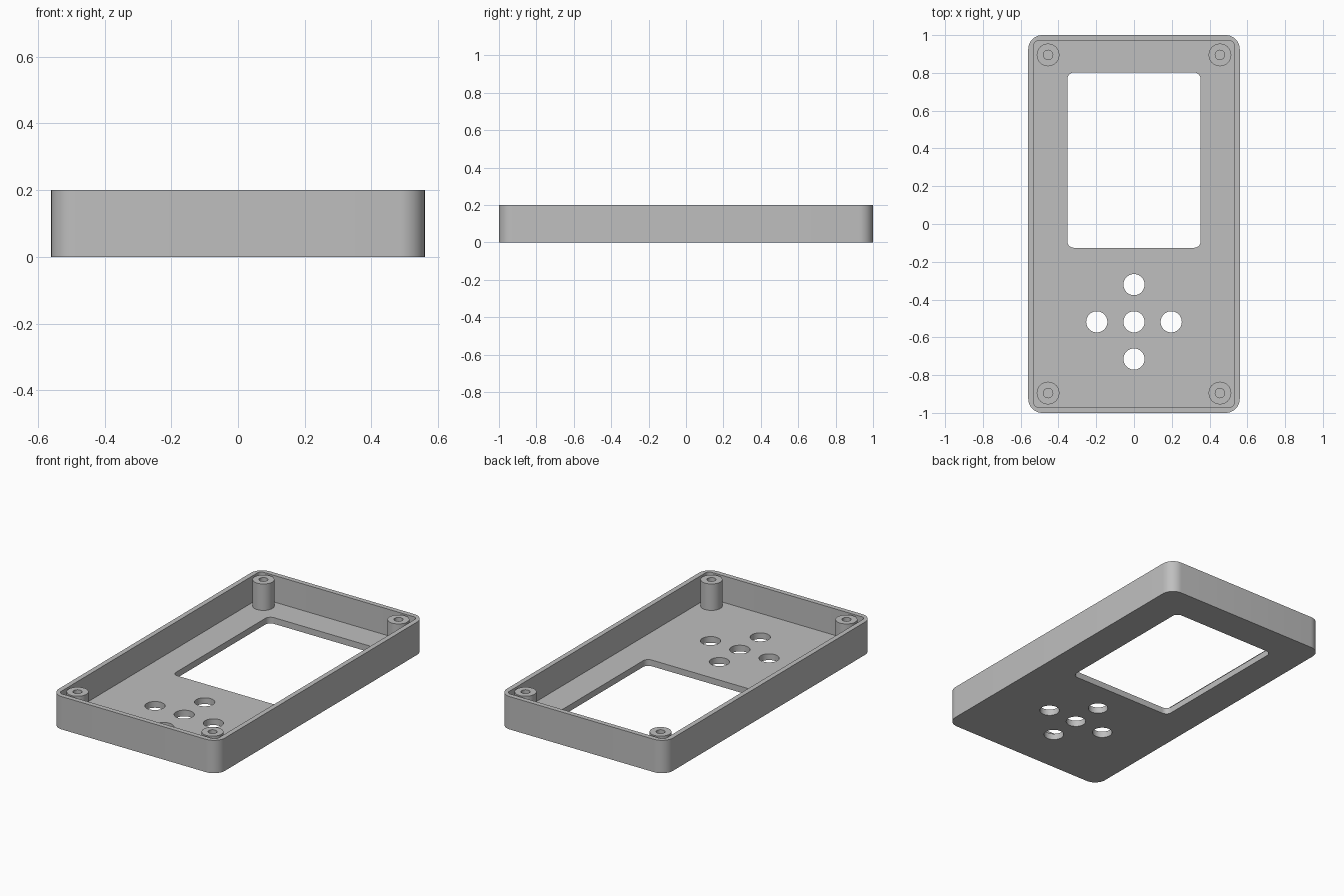
import bpy, bmesh
from math import cos, sin, pi, radians

if "Cube" in bpy.data.objects:
    bpy.data.objects.remove(bpy.data.objects["Cube"], do_unlink=True)

grey = bpy.data.materials.new("plain grey")
grey.use_nodes = True
colour = (0.52, 0.52, 0.52, 1)
grey.diffuse_color = colour
grey.node_tree.nodes["Principled BSDF"].inputs["Base Color"].default_value = colour

HEIGHT, FLOOR = 0.2, 0.038


def rounded_rect(x0, x1, y0, y1, r, steps=10):
    """Outline of a rectangle with rounded corners, counter-clockwise."""
    corners = [(x1 - r, y1 - r), (x0 + r, y1 - r), (x0 + r, y0 + r), (x1 - r, y0 + r)]
    return [(cx + r * cos(a), cy + r * sin(a))
            for q, (cx, cy) in enumerate(corners)
            for a in [(q + i / steps) * pi / 2 for i in range(steps + 1)]]


def circle(x, y, r, n=48):
    return [(x + r * cos(2 * pi * i / n), y + r * sin(2 * pi * i / n)) for i in range(n)]


def prism(name, outline, z0, z1):
    """Solid made by extruding an outline from z0 to z1."""
    bm = bmesh.new()
    face = bm.faces.new([bm.verts.new((x, y, z0)) for x, y in outline])
    top = bmesh.ops.extrude_face_region(bm, geom=[face])["geom"]
    verts = [v for v in top if isinstance(v, bmesh.types.BMVert)]
    bmesh.ops.translate(bm, verts=verts, vec=(0, 0, z1 - z0))
    bmesh.ops.recalc_face_normals(bm, faces=bm.faces)
    mesh = bpy.data.meshes.new(name)
    bm.to_mesh(mesh)
    bm.free()
    mesh.materials.append(grey)
    obj = bpy.data.objects.new(name, mesh)
    bpy.context.collection.objects.link(obj)
    return obj


def select(obj):
    bpy.ops.object.select_all(action="DESELECT")
    obj.select_set(True)
    bpy.context.view_layer.objects.active = obj


def cut(obj, outline, z0, z1):
    """Subtract a prism from the object and discard the cutter."""
    cutter = prism("cutter", outline, z0, z1)
    cutter.hide_render = True
    mod = obj.modifiers.new("cut", "BOOLEAN")
    mod.operation, mod.solver, mod.object = "DIFFERENCE", "EXACT", cutter
    select(obj)
    bpy.ops.object.modifier_apply(modifier=mod.name)
    bpy.data.objects.remove(cutter, do_unlink=True)


def smooth(obj):
    select(obj)
    bpy.ops.object.shade_smooth_by_angle(angle=radians(30))


# Open tray with thin walls
shell = prism("case_shell", rounded_rect(-0.56, 0.56, -1, 1, 0.075), 0, HEIGHT)
cut(shell, rounded_rect(-0.53, 0.53, -0.97, 0.97, 0.025), FLOOR, HEIGHT + 0.1)

# Screen window through the floor
cut(shell, rounded_rect(-0.353, 0.353, -0.126, 0.802, 0.035), -0.1, 0.1)

# Cross of five button holes
pitch, middle = 0.197, -0.518
for i, j in [(0, 0), (1, 0), (-1, 0), (0, 1), (0, -1)]:
    cut(shell, circle(i * pitch, middle + j * pitch, 0.056), -0.1, 0.1)
smooth(shell)

# Hollow screw posts in the corners
for side, sx in (("right", -1), ("left", 1)):
    for end, sy in (("front", -1), ("back", 1)):
        x, y = sx * 0.455, sy * 0.895
        post = prism(f"screw_post_{end}_{side}", circle(x, y, 0.06), FLOOR - 0.01, HEIGHT - 0.001)
        cut(post, circle(x, y, 0.025, 32), FLOOR, HEIGHT + 0.1)
        smooth(post)
